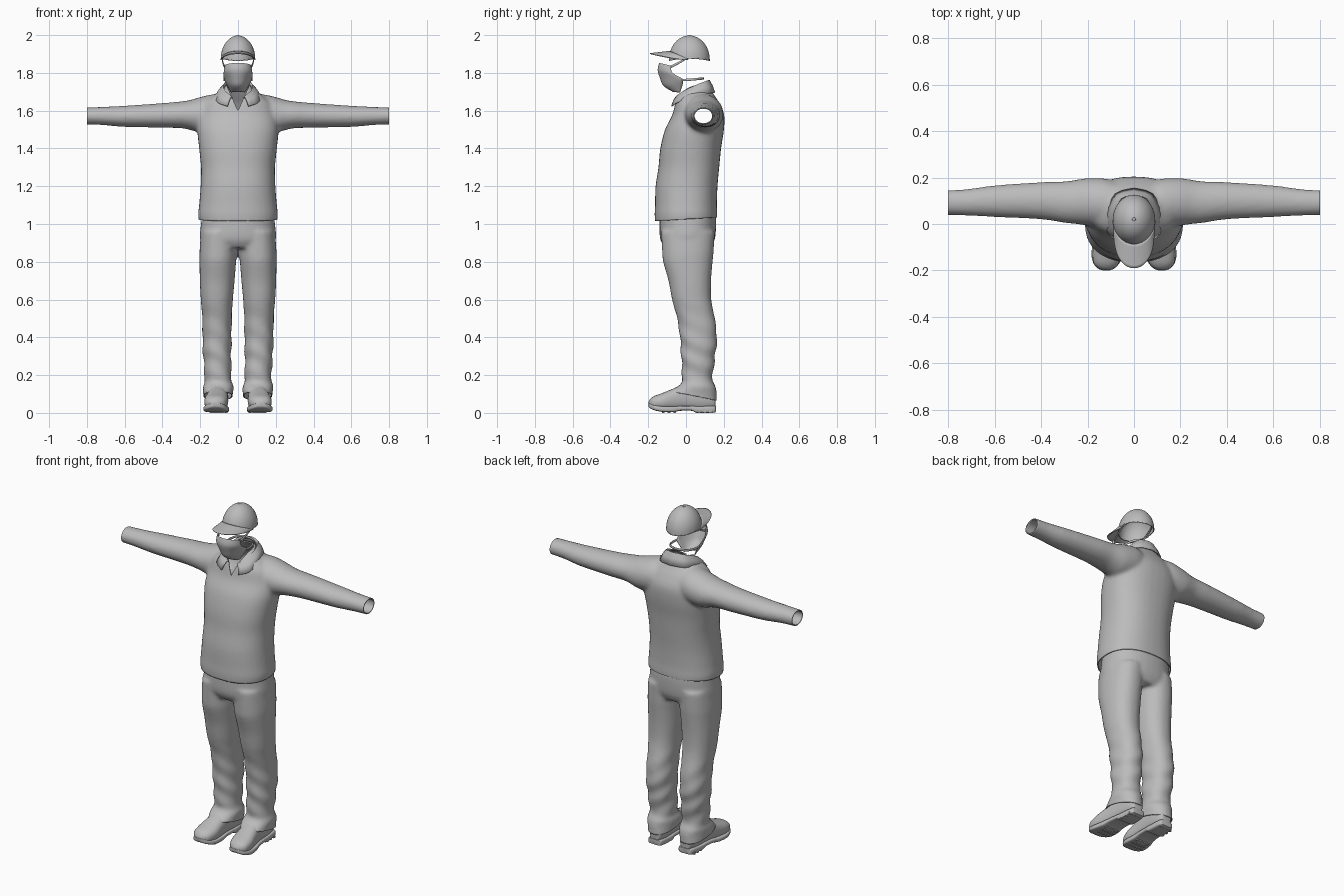
import bpy, bmesh
from math import sin, cos, pi, radians
from mathutils import Vector

if "Cube" in bpy.data.objects:
    bpy.data.objects.remove(bpy.data.objects["Cube"])

grey = bpy.data.materials.new("cloth grey")
grey.use_nodes = True
COLOUR = (0.5, 0.5, 0.5, 1)
grey.diffuse_color = COLOUR
grey.node_tree.nodes["Principled BSDF"].inputs["Base Color"].default_value = COLOUR


def finish(name, bm, angle=50):
    """Turn a bmesh into a smooth shaded object."""
    bmesh.ops.recalc_face_normals(bm, faces=bm.faces)
    mesh = bpy.data.meshes.new(name)
    bm.to_mesh(mesh)
    bm.free()
    mesh.materials.append(grey)
    obj = bpy.data.objects.new(name, mesh)
    bpy.context.collection.objects.link(obj)
    select(obj)
    bpy.ops.object.shade_smooth_by_angle(angle=radians(angle))
    return obj


def select(obj):
    bpy.ops.object.select_all(action='DESELECT')
    obj.select_set(True)
    bpy.context.view_layer.objects.active = obj


def smooth_rows(rows, steps=4):
    """Catmull-Rom interpolation between rows of numbers."""
    rows = [Vector(r) for r in rows]
    out = []
    for i in range(len(rows) - 1):
        a, b, c, d = rows[max(i - 1, 0)], rows[i], rows[i + 1], rows[min(i + 2, len(rows) - 1)]
        for k in range(steps):
            t = k / steps
            out.append(b + (c - a) * (t / 2) + (a * 2 - b * 5 + c * 4 - d) * (t * t / 2)
                       + (b * 3 - a - c * 3 + d) * (t ** 3 / 2))
    return out + [rows[-1]]


def loft(bm, rows, axis, side=1, power=2.0, n=36):
    """Closed body; each row is position on the axis, centre a, b, radius a, b."""
    rings = []
    for t, a, b, ra, rb in smooth_rows(rows):
        ring = []
        for i in range(n):
            c, s = cos(2 * pi * i / n), sin(2 * pi * i / n)
            u = a + ra * abs(c) ** (2 / power) * (1 if c > 0 else -1)
            v = b + rb * abs(s) ** (2 / power) * (1 if s > 0 else -1)
            x, y, z = {"X": (t, u, v), "Y": (u, t, v), "Z": (u, v, t)}[axis]
            ring.append(bm.verts.new((x * side, y, z)))
        rings.append(ring)
    faces = [bm.faces.new(rings[0]), bm.faces.new(rings[-1])]
    for r, q in zip(rings, rings[1:]):
        faces += [bm.faces.new((r[i], r[(i + 1) % n], q[(i + 1) % n], q[i])) for i in range(n)]
    bmesh.ops.recalc_face_normals(bm, faces=faces)


def sheet(bm, grid):
    """Skin a grid of points."""
    vs = [[bm.verts.new(p) for p in row] for row in grid]
    for r, q in zip(vs, vs[1:]):
        for i in range(len(r) - 1):
            bm.faces.new((r[i], r[i + 1], q[i + 1], q[i]))


def fuse(name, bm):
    """Blend overlapping bodies into one garment and return it as a bmesh."""
    obj = finish(name, bm)
    remesh = obj.modifiers.new("fuse", 'REMESH')
    remesh.mode, remesh.voxel_size = 'VOXEL', 0.01
    relax = obj.modifiers.new("relax", 'SMOOTH')
    relax.factor, relax.iterations = 0.5, 8
    for m in ("fuse", "relax"):
        bpy.ops.object.modifier_apply(modifier=m)
    out = bmesh.new()
    out.from_mesh(obj.data)
    bpy.data.objects.remove(obj)
    return out


def slice_off(bm, point, normal, clear=True):
    bmesh.ops.bisect_plane(bm, geom=bm.verts[:] + bm.edges[:] + bm.faces[:],
                           plane_co=point, plane_no=normal, clear_outer=clear)


def thicken(obj, t, offset=-1):
    m = obj.modifiers.new("thickness", 'SOLIDIFY')
    m.thickness, m.offset = t, offset


# Jacket: body and sleeves fused, then opened at hem, cuffs and neck
bm = bmesh.new()
loft(bm, [(.96, 0, 0, .195, .158), (1.04, 0, 0, .211, .166), (1.1, 0, 0, .206, .164),
          (1.2, 0, .003, .198, .164), (1.3, 0, .015, .196, .161), (1.4, 0, .025, .206, .161),
          (1.5, 0, .045, .215, .156), (1.58, 0, .065, .205, .137), (1.64, 0, .06, .18, .117),
          (1.68, 0, .055, .13, .096), (1.72, 0, .06, .078, .066), (1.745, 0, .065, .05, .04)],
     "Z", power=2.3)
for side in (1, -1):
    loft(bm, [(.04, .08, 1.59, .09, .09), (.12, .09, 1.588, .105, .1), (.2, .095, 1.578, .102, .094),
              (.25, .095, 1.577, .095, .08), (.3, .094, 1.578, .089, .071), (.4, .1, 1.575, .08, .065),
              (.6, .098, 1.57, .068, .056), (.72, .093, 1.572, .057, .048), (.84, .092, 1.572, .052, .044)],
         "X", side)
bm = fuse("jacket", bm)
slice_off(bm, (0, 0, 1.025), (0, .06, -1))
for side in (1, -1):
    slice_off(bm, (.8 * side, 0, 1.57), (side, 0, 0))
    slice_off(bm, (0, 0, 1.6), (side, 0, -.45), clear=False)
opening = []
for f in bm.faces:
    x, y, z = f.calc_center_median()
    neck = z > 1.62 and (x / .06) ** 2 + ((y - .04) / .075) ** 2 < 1
    if neck or (y < 0 and abs(x) < (z - 1.6) * .45):
        opening.append(f)
bmesh.ops.delete(bm, geom=opening, context='FACES')
thicken(finish("jacket", bm), .006)

# Collar: stand, fold and pointed flap, mirrored across the front
inner = [(.03, -.045, 1.665), (.062, -.005, 1.69), (.072, .05, 1.72), (.05, .1, 1.745), (0, .115, 1.752)]
fold = [(.034, -.052, 1.675), (.068, -.012, 1.702), (.078, .05, 1.732), (.055, .108, 1.755), (0, .124, 1.76)]
edge = [(.055, -.076, 1.623), (.108, -.045, 1.643), (.118, .04, 1.68), (.08, .128, 1.692), (0, .152, 1.695)]
lines = [smooth_rows(line, 3) for line in (inner, fold, edge)]
lines.insert(2, [(f + e) / 2 + Vector((0, 0, .006)) for f, e in zip(lines[1], lines[2])])
bm = bmesh.new()
for side in (1, -1):
    sheet(bm, [[(p.x * side, p.y, p.z) for p in line] for line in lines])
bmesh.ops.remove_doubles(bm, verts=bm.verts, dist=.0005)
thicken(finish("collar", bm, 60), .006, 0)

# Trousers: hips and legs fused, hems cut at a slant
bm = bmesh.new()
loft(bm, [(.872, 0, .01, .16, .12), (.92, 0, .008, .2, .145), (1.0, 0, .01, .196, .15),
          (1.06, 0, .01, .19, .148)], "Z", power=2.3)
for side in (1, -1):
    loft(bm, [(.96, .1, .01, .096, .142), (.85, .105, .01, .099, .136), (.8, .107, .01, .097, .131),
              (.7, .11, .02, .092, .113), (.6, .112, .03, .085, .104), (.5, .111, .053, .078, .1),
              (.4, .111, .066, .077, .098), (.3, .11, .065, .074, .09), (.2, .106, .06, .071, .081),
              (.165, .106, .06, .072, .082), (.14, .105, .055, .081, .1), (.1, .105, .038, .078, .125),
              (.02, .105, .035, .075, .13)], "Z", side, power=2.2)
bm = fuse("trousers", bm)
slice_off(bm, (0, .03, .092), (0, -.2, -1))
bm.normal_update()
for v in bm.verts:
    x, y, z = v.co
    crease = max(0, 1 - abs(z - .3) / .3)
    v.co += v.normal * (.0035 * crease * sin(55 * z + 28 * x + 22 * y))
thicken(finish("trousers", bm), .006)

# Shoes with soles
for side, label in ((1, "left"), (-1, "right")):
    bm = bmesh.new()
    loft(bm, [(.156, .1, .06, .02, .03), (.148, .1, .07, .035, .05), (.1, .1, .085, .048, .075),
              (0, .105, .085, .052, .072), (-.06, .11, .072, .057, .06), (-.12, .115, .06, .063, .047),
              (-.165, .119, .054, .055, .037), (-.187, .12, .05, .038, .026), (-.198, .12, .048, .014, .012)],
         "Y", side, power=2.4, n=28)
    finish(label + "_shoe", bm)
    bm = bmesh.new()
    loft(bm, [(.158, .1, .022, .03, .014), (.145, .1, .019, .044, .018), (.06, .102, .018, .053, .018),
              (.03, .104, .024, .053, .013), (-.03, .108, .024, .057, .013), (-.07, .112, .019, .063, .015),
              (-.13, .116, .021, .067, .015), (-.17, .119, .029, .055, .014), (-.192, .12, .038, .034, .012),
              (-.199, .12, .043, .016, .008)],
         "Y", side, power=5, n=28)
    # Tread bars under the heel and forefoot
    for y in (.13, .1, .07, -.06, -.09, -.12):
        res = bmesh.ops.create_cube(bm, size=1)
        for v in res["verts"]:
            v.co = Vector((v.co.x * .085 + .108 * side, v.co.y * .014 + y, v.co.z * .012 + .006))
    finish(label + "_sole", bm, 35)

# Cap crown, brim and button
bm = bmesh.new()
bmesh.ops.create_uvsphere(bm, u_segments=40, v_segments=24, radius=1)
slice_off(bm, (0, 0, 0), (0, 0, -1))
for v in bm.verts:
    x, y, z = v.co
    lift = .012 * (1 - y * y) * (1 - z)
    v.co = (x * .091, .018 + y * .108, 1.868 + lift + z * (.13 - lift))
thicken(finish("cap_crown", bm), .005)

bm = bmesh.new()
grid = []
for j in range(9):
    t = j / 8
    row = []
    for i in range(25):
        a = pi * i / 24
        x, s = -cos(a), sin(a)
        y = .018 - .104 * s * (1 - t) - t * (.03 + .178 * s ** .7)
        row.append((x * (.09 - .004 * t), y, 1.87 + s * (.044 - .012 * t)))
    grid.append(row)
sheet(bm, grid)
thicken(finish("cap_brim", bm, 60), .005, 0)

bm = bmesh.new()
bmesh.ops.create_uvsphere(bm, u_segments=14, v_segments=8, radius=.008)
for v in bm.verts:
    v.co = (v.co.x, v.co.y + .02, v.co.z * .5 + 1.997)
finish("cap_button", bm)

# Face mask: each row is front y, z, then edge x, y, z
bm = bmesh.new()
rows = smooth_rows([(-.142, 1.853, .07, -.08, 1.838), (-.15, 1.815, .076, -.072, 1.8),
                    (-.137, 1.77, .075, -.02, 1.768), (-.118, 1.73, .06, -.018, 1.738),
                    (-.07, 1.7, .036, -.032, 1.695)])
grid = []
for yf, zf, xe, ye, ze in rows:
    grid.append([])
    for i in range(-10, 11):
        a = i / 10 * pi / 2
        k = 1 - cos(a)
        grid[-1].append((xe * sin(a), yf + (ye - yf) * k, zf + (ze - zf) * k))
sheet(bm, grid)
thicken(finish("face_mask", bm, 60), .004)

# Mask straps around the head and the neck
straps = {"upper_strap": [(.071, -.08, 1.832), (.08, -.035, 1.855), (.082, .01, 1.88), (.06, .08, 1.9), (0, .108, 1.905)],
          "lower_strap": [(.073, -.022, 1.762), (.074, .02, 1.764), (.06, .065, 1.768), (.03, .087, 1.77), (0, .092, 1.77)]}
for name, half in straps.items():
    path = smooth_rows(half, 5)
    path += [Vector((-p.x, p.y, p.z)) for p in reversed(path[:-1])]
    bm = bmesh.new()
    sheet(bm, [[(p.x, p.y, p.z + h) for p in path] for h in (-.006, .006)])
    thicken(finish(name, bm, 60), .004, 0)
